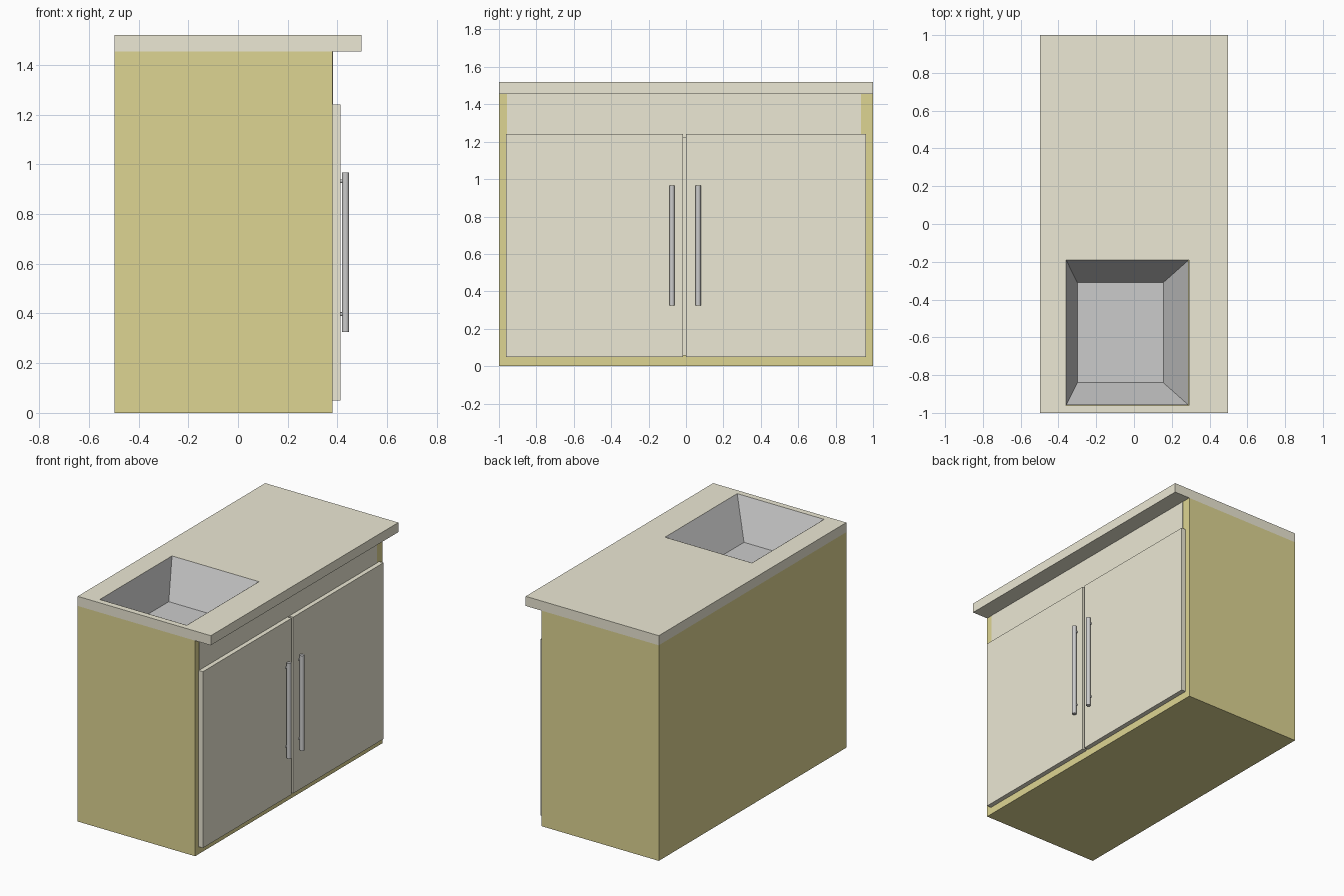
import bpy, bmesh, math

if "Cube" in bpy.data.objects:
    bpy.data.objects.remove(bpy.data.objects["Cube"])


def material(name, rgb):
    m = bpy.data.materials.new(name)
    m.diffuse_color = (*rgb, 1)
    m.use_nodes = True
    m.node_tree.nodes["Principled BSDF"].inputs["Base Color"].default_value = m.diffuse_color
    return m


OLIVE = material("olive_wood", (0.73, 0.665, 0.29))
BEIGE = material("beige_laminate", (0.84, 0.81, 0.66))


def finish(name, bm, mat=None):
    me = bpy.data.meshes.new(name)
    bm.to_mesh(me)
    bm.free()
    ob = bpy.data.objects.new(name, me)
    bpy.context.collection.objects.link(ob)
    if mat:
        me.materials.append(mat)
    return ob


def rect(bm, x0, x1, y0, y1, z):
    return [bm.verts.new(p) for p in ((x0, y0, z), (x1, y0, z), (x1, y1, z), (x0, y1, z))]


def skin(bm, a, b):
    for i in range(4):
        j = (i + 1) % 4
        bm.faces.new((a[i], a[j], b[j], b[i]))


def box(name, x, y, z, mat, open_top=False):
    bm = bmesh.new()
    low, high = rect(bm, *x, *y, z[0]), rect(bm, *x, *y, z[1])
    skin(bm, low, high)
    bm.faces.new(low[::-1])
    if not open_top:
        bm.faces.new(high)
    return finish(name, bm, mat)


def rod(name, loc, radius, length, sides, along_x=False):
    bpy.ops.mesh.primitive_cylinder_add(
        vertices=sides, radius=radius, depth=length, location=loc,
        rotation=(0, math.pi / 2 if along_x else 0, 0))
    bpy.context.object.name = name
    bpy.ops.object.shade_smooth_by_angle()


# Cabinet body, open on top under the counter so the basin can hang inside
box("cabinet_body", (-0.497, 0.38), (-1, 1), (0, 1.455), OLIVE, open_top=True)

# Front backing panel and the strip between the doors
box("front_panel", (0.36, 0.3815), (-0.957, 0.936), (0.06, 1.455), BEIGE)
box("center_strip", (0.37, 0.398), (-0.016, 0.0), (0.057, 1.225), BEIGE)

# Countertop with a rectangular cut-out
hole = (-0.36, 0.29, -0.96, -0.19)
bm = bmesh.new()
loops = [rect(bm, -0.497, 0.497, -1, 1, 1.455), rect(bm, -0.497, 0.497, -1, 1, 1.52),
         rect(bm, *hole, 1.52), rect(bm, *hole, 1.455)]
for i in range(4):
    skin(bm, loops[i], loops[(i + 1) % 4])
finish("countertop", bm, BEIGE)

# Tapered sink basin, its rim level with the counter and just inside the cut-out
bm = bmesh.new()
e = 0.001
rim = rect(bm, hole[0] + e, hole[1] - e, hole[2] + e, hole[3] - e, 1.52)
floor = rect(bm, -0.30, 0.155, -0.84, -0.31, 1.273)
skin(bm, rim, floor)
bm.faces.new(floor)
finish("sink_basin", bm)

# Doors with bar handles on two short posts each
for side, span, hy in (("left", (-0.963, -0.016), -0.075), ("right", (0.0, 0.963), 0.065)):
    box(side + "_door", (0.38, 0.412), span, (0.05, 1.24), BEIGE)
    rod(side + "_handle", (0.433, hy, 0.646), 0.0145, 0.642, 24)
    for k, z in (("lower", 0.397), ("upper", 0.932)):
        rod(f"{side}_{k}_handle_post", (0.418, hy, z), 0.008, 0.022, 16, True)
